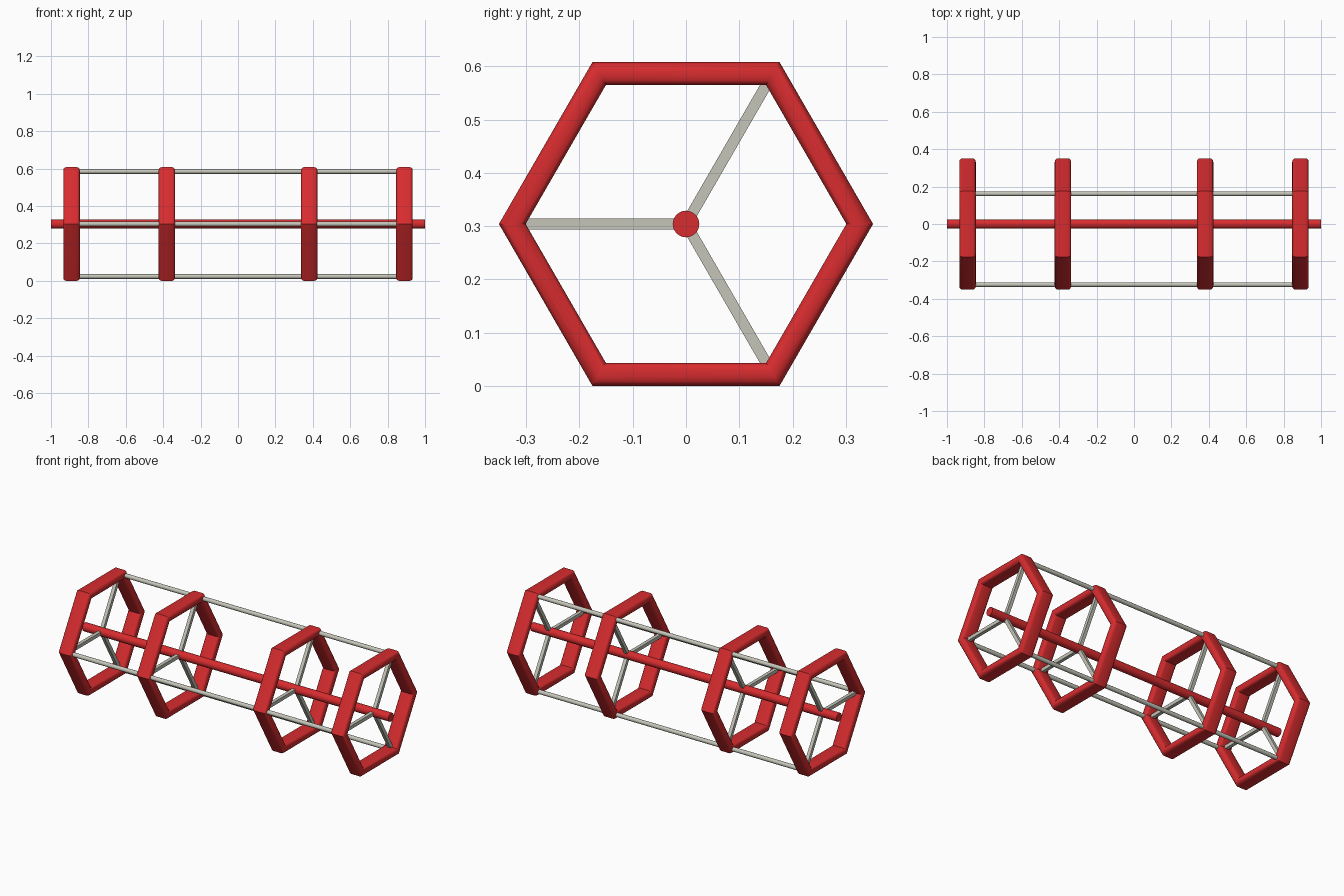
import bpy, bmesh, math
from mathutils import Vector, Matrix

if "Cube" in bpy.data.objects:
    bpy.data.objects.remove(bpy.data.objects["Cube"])

CZ = 0.304                      # height of the centre line
RING_X = (-0.89, -0.38, 0.38, 0.89)
ARMS = (60, 180, 300)           # corner angles carrying spokes and rods


def material(name, col):
    m = bpy.data.materials.new(name)
    m.diffuse_color = (*col, 1)
    m.use_nodes = True
    m.node_tree.nodes["Principled BSDF"].inputs["Base Color"].default_value = m.diffuse_color
    return m


RED = material("red", (0.68, 0.025, 0.028))
GREY = material("warm grey", (0.56, 0.56, 0.49))


def finish(bm, name, mat, smooth=None):
    bmesh.ops.recalc_face_normals(bm, faces=bm.faces)
    me = bpy.data.meshes.new(name)
    bm.to_mesh(me)
    bm.free()
    ob = bpy.data.objects.new(name, me)
    bpy.context.collection.objects.link(ob)
    me.materials.append(mat)
    if smooth:
        bpy.ops.object.select_all(action='DESELECT')
        ob.select_set(True)
        bpy.context.view_layer.objects.active = ob
        bpy.ops.object.shade_smooth_by_angle(angle=math.radians(smooth))
    return ob


def polar(x, r, deg):
    a = math.radians(deg)
    return Vector((x, r * math.cos(a), CZ + r * math.sin(a)))


def ring(x):
    # rounded rectangular section swept round a mitred hexagon
    hw, hh, cr, mid = 0.044, 0.0217, 0.017, 0.2823
    sec = []
    for sx, sy, start in ((1, 1, 0), (-1, 1, 90), (-1, -1, 180), (1, -1, 270)):
        for k in range(4):
            a = math.radians(start + 30 * k)
            sec.append((sx * (hw - cr) + cr * math.cos(a),
                        mid + sy * (hh - cr) + cr * math.sin(a)))
    bm = bmesh.new()
    loops = [[bm.verts.new(polar(x + dx, ap / math.cos(math.pi / 6), 60 * i))
              for dx, ap in sec] for i in range(6)]
    n = len(sec)
    for i in range(6):
        a, b = loops[i], loops[(i + 1) % 6]
        for j in range(n):
            k = (j + 1) % n
            bm.faces.new((a[j], a[k], b[k], b[j]))
    return finish(bm, "hexagon_ring", RED, 40)


def x_rod(name, length, r, y, z, mat, sides):
    bm = bmesh.new()
    bmesh.ops.create_cone(bm, cap_ends=True, segments=sides, radius1=r, radius2=r, depth=length,
                          matrix=Matrix.Translation((0, y, z)) @ Matrix.Rotation(math.pi / 2, 4, 'Y'))
    return finish(bm, name, mat, 50)


def spoke(x, deg):
    # square bar from the axle out to a ring corner
    r0, r1, w = 0.0, 0.31, 0.0205
    m = (Matrix.Translation(polar(x, (r0 + r1) / 2, deg))
         @ Matrix.Rotation(math.radians(deg), 4, 'X')
         @ Matrix.Diagonal((w, r1 - r0, w, 1)))
    bm = bmesh.new()
    bmesh.ops.create_cube(bm, size=1, matrix=m)
    return finish(bm, "spoke", GREY)


# central axle
x_rod("axle", 2.0, 0.025, 0, CZ, RED, 24)

# rings with three spokes each
for x in RING_X:
    ring(x)
    for d in ARMS:
        spoke(x, d)

# long rods joining the ring corners
for d in ARMS:
    p = polar(0, 0.324, d)
    x_rod("long_rod", 1.78, 0.0125, p.y, p.z, GREY, 12)
